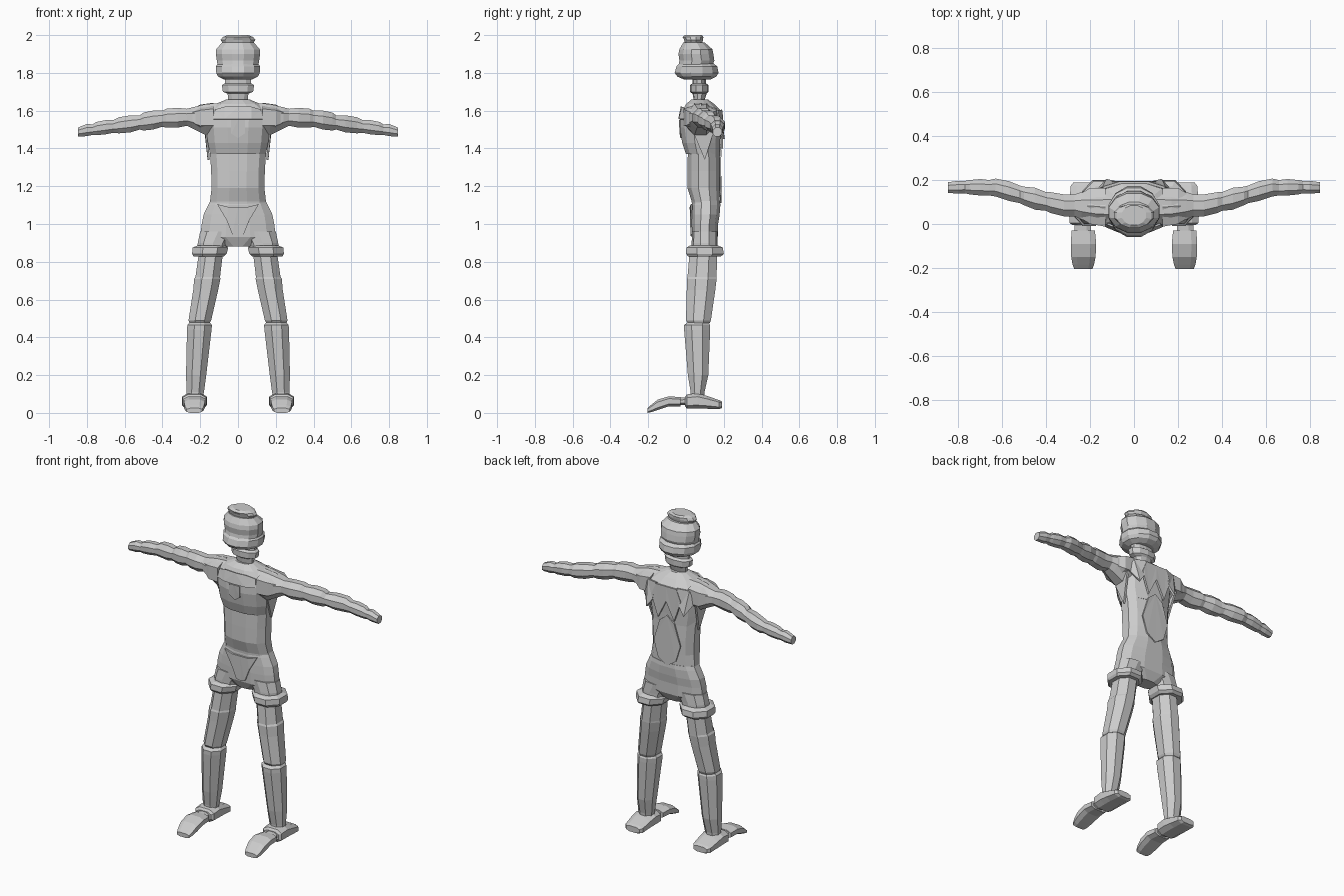
import bpy, bmesh, math
from mathutils import Vector

grey = bpy.data.materials.new("light grey")
grey.diffuse_color = (0.6, 0.6, 0.6, 1)


def finish(bm, name, mirror=False):
    bmesh.ops.recalc_face_normals(bm, faces=bm.faces)
    me = bpy.data.meshes.new(name)
    bm.to_mesh(me)
    bm.free()
    me.materials.append(grey)
    ob = bpy.data.objects.new(name, me)
    bpy.context.collection.objects.link(ob)
    if mirror:
        ob.modifiers.new("Mirror", 'MIRROR')
    return ob


def loft(name, rings, n=10, axis='z', mirror=False, power=1.0, turn=0.5):
    """Skin rings given as (position on axis, low1, high1, low2, high2)."""
    bm = bmesh.new()
    loops = []
    for p, a0, a1, b0, b1 in rings:
        loop = []
        for i in range(n):
            t = 2 * math.pi * (i + turn) / n
            c, s = math.cos(t), math.sin(t)
            k = 1 / math.cos(math.pi / n) if turn else 1
            c = math.copysign(min(1, abs(c * k) ** power), c)
            s = math.copysign(min(1, abs(s * k) ** power), s)
            u = (a0 + a1) / 2 + c * (a1 - a0) / 2
            v = (b0 + b1) / 2 + s * (b1 - b0) / 2
            co = {'z': (u, v, p), 'x': (p, u, v), 'y': (u, p, v)}[axis]
            loop.append(bm.verts.new(co))
        loops.append(loop)
    for l0, l1 in zip(loops, loops[1:]):
        for i in range(n):
            j = (i + 1) % n
            bm.faces.new((l0[i], l0[j], l1[j], l1[i]))
    bm.faces.new(loops[0])
    bm.faces.new(loops[-1])
    return finish(bm, name, mirror)


def upright(name, rows, **kw):
    """Centred part from rows of (z, half width, front y, back y)."""
    return loft(name, [(z, -w, w, f, b) for z, w, f, b in rows], **kw)


def panel(name, points, thick, mirror=True):
    """Thin plate through 3D points, given a little thickness."""
    bm = bmesh.new()
    vs = [bm.verts.new(p) for p in points]
    bm.faces.new(vs)
    bmesh.ops.triangulate(bm, faces=bm.faces)
    ob = finish(bm, name, mirror)
    m = ob.modifiers.new("Solidify", 'SOLIDIFY')
    m.thickness, m.offset = thick, 0
    return ob


# Head: stacked helmet bands
upright("helmet_lower_band", [(1.765, .075, -.01, .13), (1.78, .105, -.045, .16),
        (1.80, .115, -.06, .172), (1.835, .117, -.05, .165), (1.85, .105, -.035, .145)], n=12)
upright("helmet_upper_band", [(1.84, .108, -.04, .14), (1.865, .112, -.035, .15),
        (1.90, .117, -.04, .145), (1.925, .115, -.035, .14), (1.96, .085, -.015, .10)], n=12)
upright("helmet_cap", [(1.955, .08, -.005, .085), (1.975, .092, -.01, .09),
        (1.99, .08, -.018, .092), (2.0, .055, -.005, .085)], n=12)

# Neck
upright("neck", [(1.63, .07, .035, .11), (1.66, .052, .04, .10), (1.69, .055, .035, .11),
        (1.70, .08, .02, .12), (1.735, .085, .02, .12), (1.745, .07, .035, .105),
        (1.79, .07, .035, .105)], n=10)

# Torso
upright("abdomen", [(1.04, .15, .035, .17), (1.12, .148, .03, .178), (1.19, .14, .008, .18),
        (1.28, .142, .008, .18), (1.40, .15, .01, .175)], n=12, power=.85)
upright("chest", [(1.37, .148, .0, .178), (1.43, .16, -.02, .18), (1.51, .168, -.033, .185),
        (1.56, .178, -.03, .188), (1.60, .165, -.018, .185), (1.635, .12, .0, .15),
        (1.66, .06, .03, .115)], n=12, power=.85)

# Front yoke, chest strip and back cape points
panel("front_yoke", [(0, -.024, 1.62), (.07, -.018, 1.62), (.12, .0, 1.605), (.13, -.01, 1.555),
                     (.07, -.035, 1.555), (0, -.037, 1.555)], .008)
panel("chest_strip", [(0, -.034, 1.55), (.036, -.034, 1.55), (.036, -.03, 1.48),
                      (0, -.026, 1.455)], .008)
panel("back_cape_inner", [(0, .188, 1.60), (.07, .188, 1.60), (.10, .19, 1.53),
                          (.055, .19, 1.40), (0, .19, 1.51)], .012)
panel("back_cape_outer", [(.07, .186, 1.605), (.14, .165, 1.60), (.168, .15, 1.53),
                          (.125, .20, 1.45), (.09, .192, 1.50)], .012)
panel("back_panel", [(0, .182, 1.42), (.05, .183, 1.38), (.09, .181, 1.25),
                     (.06, .183, 1.15), (0, .183, 1.11)], .008)
# Pointed side panel below the armpit
panel("side_panel", [(.172, .02, 1.53), (.176, .16, 1.53), (.155, .10, 1.34)], .012)

# Shorts
upright("shorts_hips", [(.88, .07, .055, .14), (.93, .20, .032, .168), (1.0, .192, .03, .17),
        (1.05, .182, .03, .178), (1.10, .158, .03, .182), (1.125, .146, .034, .18)],
        n=12, power=.85)
panel("shorts_front_fly", [(0, .024, 1.09), (.05, .024, 1.09), (.11, .03, 1.105), (.06, .026, 1.02),
                           (.03, .028, .945), (0, .03, .935)], .009)
loft("shorts_leg", [(.85, .065, .215, .03, .168), (.90, .05, .213, .03, .168),
                    (.96, .01, .20, .032, .168)], n=10, mirror=True)
loft("shorts_cuff", [(.828, .075, .236, .012, .185), (.842, .06, .243, .0, .20),
                     (.875, .052, .24, .002, .195), (.886, .075, .215, .02, .17)],
     n=8, mirror=True)

# Arms: tapering ribbed sleeves from shoulder to wrist
arm = [(.10, -.005, .16, 1.47, 1.64), (.17, .0, .155, 1.47, 1.635), (.24, .02, .145, 1.505, 1.618),
       (.27, .035, .135, 1.52, 1.61), (.32, .035, .135, 1.51, 1.615), (.38, .05, .145, 1.51, 1.61),
       (.40, .06, .145, 1.515, 1.60), (.45, .065, .165, 1.50, 1.60), (.50, .085, .17, 1.495, 1.59),
       (.52, .095, .175, 1.50, 1.575), (.57, .105, .195, 1.485, 1.575), (.63, .125, .207, 1.48, 1.565),
       (.66, .13, .20, 1.483, 1.55), (.70, .13, .205, 1.475, 1.55), (.75, .135, .20, 1.47, 1.54),
       (.77, .14, .196, 1.472, 1.527), (.80, .138, .197, 1.465, 1.53), (.848, .142, .19, 1.463, 1.51)]
loft("arm", arm, n=8, axis='x', mirror=True)
# Shoulder cap where the sleeve starts
loft("shoulder_cap", [(.13, -.012, .165, 1.49, 1.642), (.20, .0, .165, 1.49, 1.632),
                      (.265, .04, .125, 1.53, 1.60)], n=6, axis='x', mirror=True)

# Legs
loft("thigh", [(.86, .078, .205, .02, .165), (.72, .095, .225, .008, .162),
               (.71, .093, .232, .004, .162), (.65, .105, .237, .004, .155),
               (.49, .142, .262, .0, .132), (.475, .15, .257, .01, .125)],
     n=8, mirror=True)
loft("calf", [(.48, .15, .255, .01, .12), (.465, .138, .268, -.01, .128),
              (.44, .14, .27, -.01, .128), (.20, .168, .275, .01, .118),
              (.11, .18, .272, .025, .098), (.07, .19, .27, .025, .095)],
     n=8, mirror=True)

# Feet: heel block, narrow instep, drooping toe
loft("heel", [(-.005, .18, .28, .035, .085), (.005, .168, .294, .022, .098),
              (.06, .165, .296, .022, .105), (.11, .168, .294, .022, .09),
              (.175, .172, .288, .02, .068), (.19, .185, .275, .025, .06)],
     n=8, axis='y', mirror=True, power=.7)
loft("instep", [(-.035, .195, .27, .042, .08), (.005, .195, .27, .042, .082)],
     n=8, axis='y', mirror=True)
loft("toe", [(-.03, .178, .284, .035, .083), (-.09, .172, .288, .035, .088),
             (-.15, .175, .286, .015, .07), (-.185, .182, .28, .004, .042),
             (-.205, .19, .272, .0, .025)], n=8, axis='y', mirror=True, power=.7)
